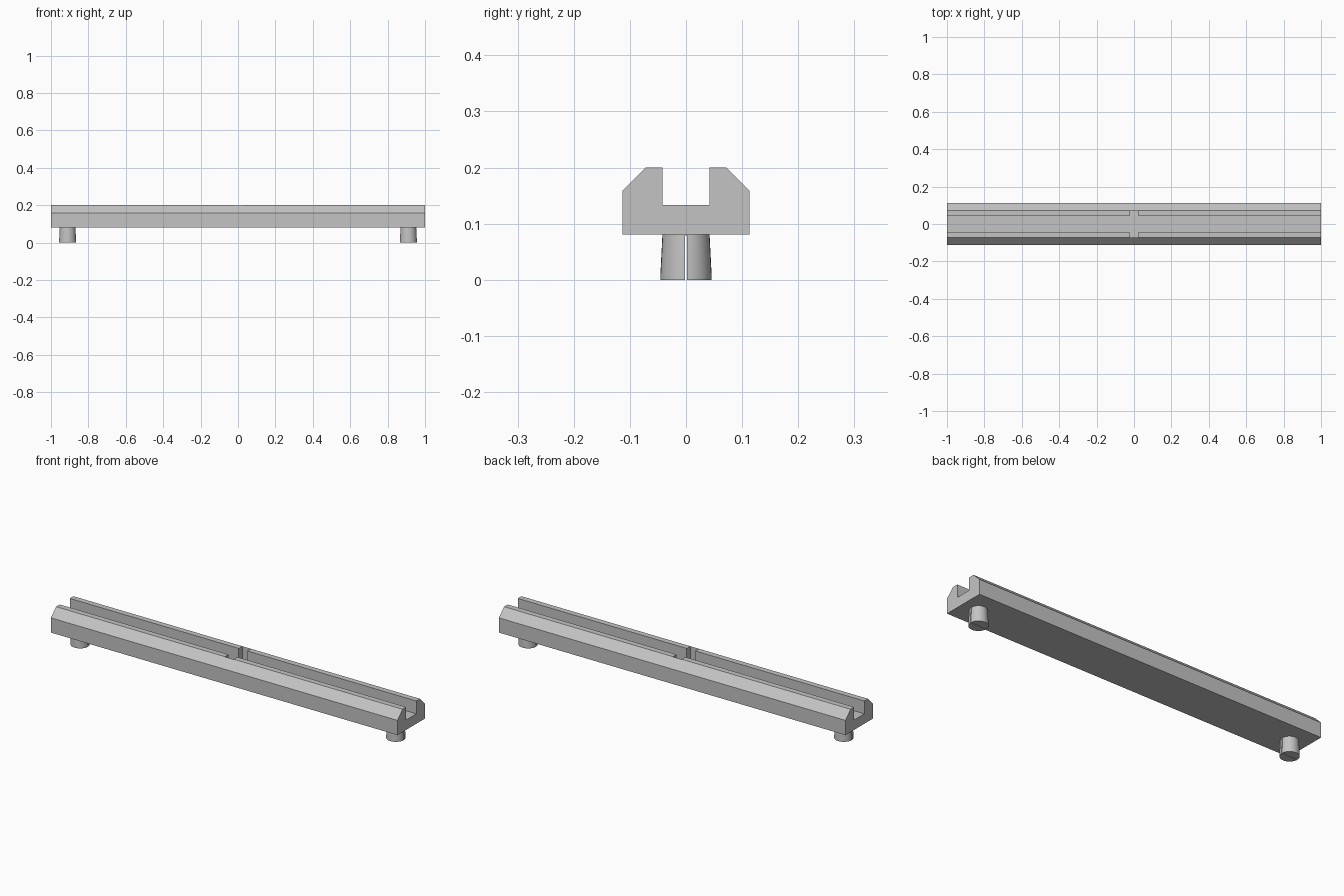
import bpy
import bmesh
from math import radians
from mathutils import Matrix

cube = bpy.data.objects.get("Cube")
if cube:
    bpy.data.objects.remove(cube, do_unlink=True)

grey = bpy.data.materials.new("light_grey")
grey.use_nodes = True
grey.diffuse_color = (0.55, 0.55, 0.55, 1)
grey.node_tree.nodes["Principled BSDF"].inputs["Base Color"].default_value = grey.diffuse_color

BODY_BOTTOM, SHOULDER, TOP, FLOOR = 0.081, 0.158, 0.2, 0.133
HALF_WIDTH, RIDGE, GROOVE, NOTCH = 0.1135, 0.0715, 0.0415, 0.072
PEG_X = 0.911


def add_object(name, bm):
    bmesh.ops.recalc_face_normals(bm, faces=bm.faces[:])
    mesh = bpy.data.meshes.new(name)
    bm.to_mesh(mesh)
    bm.free()
    mesh.materials.append(grey)
    obj = bpy.data.objects.new(name, mesh)
    bpy.context.collection.objects.link(obj)
    return obj


def prism(name, points, direction):
    """Extrude a closed outline along a direction."""
    bm = bmesh.new()
    face = bm.faces.new([bm.verts.new(p) for p in points])
    result = bmesh.ops.extrude_face_region(bm, geom=[face], use_keep_orig=True)
    moved = [v for v in result["geom"] if isinstance(v, bmesh.types.BMVert)]
    bmesh.ops.translate(bm, verts=moved, vec=direction)
    return add_object(name, bm)


def cut(obj, cutter):
    """Subtract the cutter, then discard it."""
    cutter.hide_render = True
    mod = obj.modifiers.new("cut", 'BOOLEAN')
    mod.operation = 'DIFFERENCE'
    mod.solver = 'EXACT'
    mod.object = cutter
    bpy.context.view_layer.objects.active = obj
    bpy.ops.object.modifier_apply(modifier=mod.name)
    bpy.data.objects.remove(cutter, do_unlink=True)


# Rail body with chamfered shoulders
half = [(HALF_WIDTH, BODY_BOTTOM), (HALF_WIDTH, SHOULDER), (RIDGE, TOP)]
outline = half + [(-y, z) for y, z in reversed(half)]
rail = prism("rail_body", [(-1, y, z) for y, z in outline], (2, 0, 0))

# Lengthwise groove with a cross notch in the middle
quarter = [(1.1, GROOVE), (0.025, GROOVE), (0.025, NOTCH)]
upper = quarter + [(-x, y) for x, y in reversed(quarter)]
cross = upper + [(x, -y) for x, y in reversed(upper)]
cut(rail, prism("groove_cutter", [(x, y, FLOOR) for x, y in cross], (0, 0, 0.2)))


# Split pegs with a slightly flared foot
def peg(name, x):
    bm = bmesh.new()
    ring = bmesh.ops.create_circle(bm, segments=32, radius=0.0455, cap_ends=True,
                                   matrix=Matrix.Translation((x, 0, 0)))["verts"]
    face = ring[0].link_faces[0]
    for radius, z in ((0.0455, 0.012), (0.042, BODY_BOTTOM)):
        old = face
        new = bmesh.ops.extrude_face_region(bm, geom=[old], use_keep_orig=(z < 0.02))["geom"]
        face = next(f for f in new if isinstance(f, bmesh.types.BMFace) and len(f.verts) == 32)
        if z > 0.02 and old.is_valid:
            bmesh.ops.delete(bm, geom=[old], context='FACES_ONLY')
        for v in face.verts:
            scale = radius / 0.0455
            v.co = (x + (v.co.x - x) * scale, v.co.y * scale, z)
    obj = add_object(name, bm)
    slot = [(x - 0.1, -0.002, -0.1), (x - 0.1, 0.002, -0.1),
            (x - 0.1, 0.002, BODY_BOTTOM - 0.002), (x - 0.1, -0.002, BODY_BOTTOM - 0.002)]
    cut(obj, prism("slot_cutter", slot, (0.2, 0, 0)))
    bpy.ops.object.select_all(action='DESELECT')
    obj.select_set(True)
    bpy.context.view_layer.objects.active = obj
    bpy.ops.object.shade_smooth_by_angle(angle=radians(30))


peg("left_peg", PEG_X)
peg("right_peg", -PEG_X)
